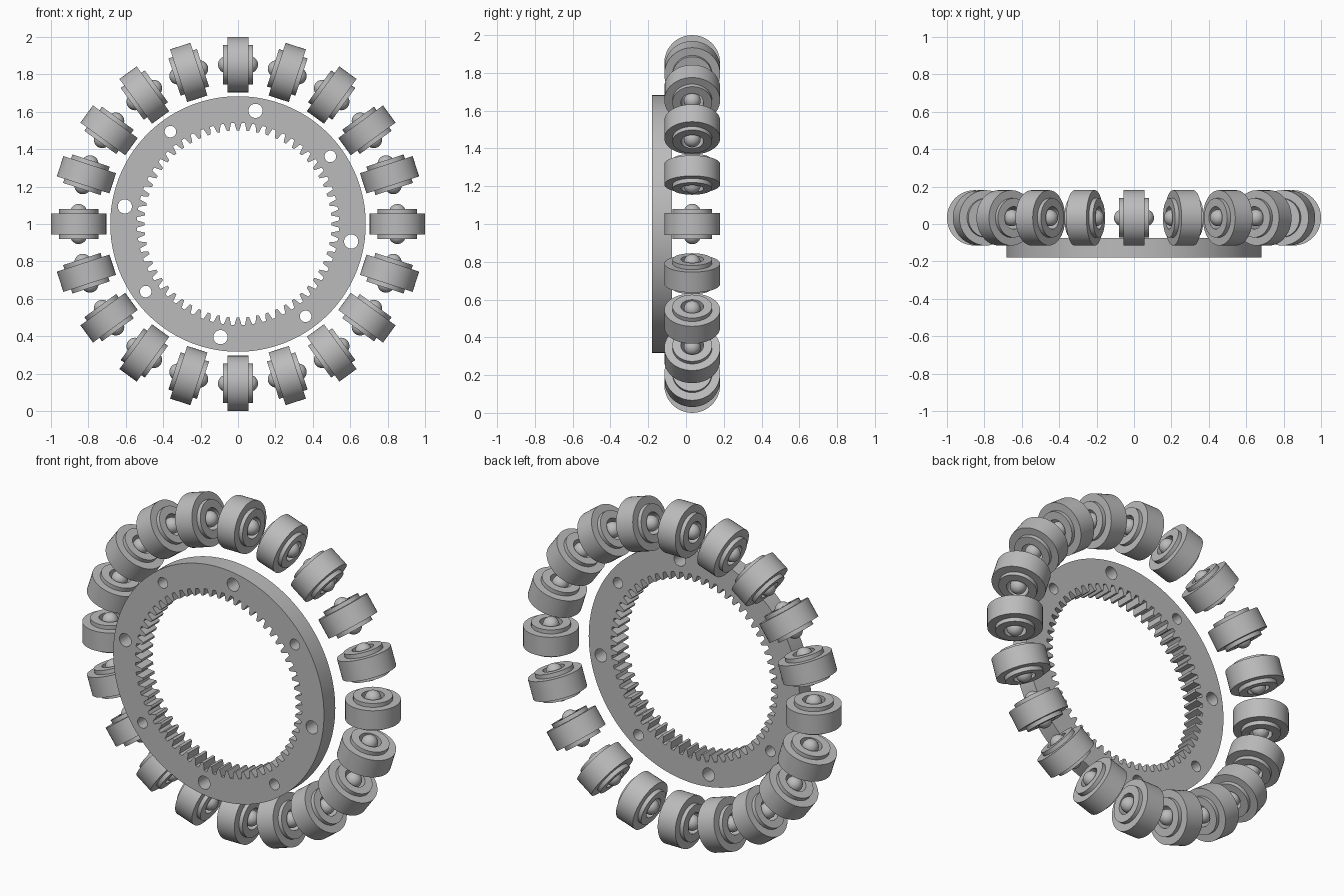
import bpy, bmesh
from math import sin, cos, pi, radians
from mathutils import Matrix, Vector

if "Cube" in bpy.data.objects:
    bpy.data.objects.remove(bpy.data.objects["Cube"])

steel = bpy.data.materials.new("steel_grey")
steel.use_nodes = True
GREY = (0.5, 0.5, 0.5, 1)
steel.diffuse_color = GREY
steel.node_tree.nodes["Principled BSDF"].inputs["Base Color"].default_value = GREY

CENTRE = Vector((0, 0, 1))


def make_object(name, bm):
    bmesh.ops.recalc_face_normals(bm, faces=bm.faces)
    mesh = bpy.data.meshes.new(name)
    bm.to_mesh(mesh)
    bm.free()
    obj = bpy.data.objects.new(name, mesh)
    bpy.context.collection.objects.link(obj)
    mesh.materials.append(steel)
    return obj


def smooth(obj, angle=35):
    bpy.ops.object.select_all(action='DESELECT')
    obj.select_set(True)
    bpy.context.view_layer.objects.active = obj
    bpy.ops.object.shade_smooth_by_angle(angle=radians(angle))


def lathe(profile, steps):
    """Spin a closed (radius, z) profile around z."""
    bm = bmesh.new()
    rings = [[bm.verts.new((r * cos(2 * pi * i / steps), r * sin(2 * pi * i / steps), z))
              for r, z in profile] for i in range(steps)]
    n = len(profile)
    for i in range(steps):
        a, b = rings[i], rings[(i + 1) % steps]
        for j in range(n):
            k = (j + 1) % n
            bm.faces.new((a[j], a[k], b[k], b[j]))
    return bm


# Toothed ring: four points per tooth inside, matching points on the rim
TEETH, SUB = 60, 4
TIP, ROOT, RIM = 0.5, 0.54, 0.683
FRONT, BACK = -0.18, -0.075
tooth = [(-0.34, ROOT), (-0.13, TIP), (0.13, TIP), (0.34, ROOT)]
bm = bmesh.new()
sections = []
for t in range(TEETH):
    for s, (shift, radius) in enumerate(tooth):
        a = 2 * pi * (t + shift) / TEETH
        b = 2 * pi * (t + s / SUB) / TEETH
        sections.append([bm.verts.new((r * cos(g), y, 1 + r * sin(g)))
                         for r, g, y in ((radius, a, FRONT), (RIM, b, FRONT),
                                         (RIM, b, BACK), (radius, a, BACK))])
for a, b in zip(sections, sections[1:] + sections[:1]):
    for j in range(4):
        k = (j + 1) % 4
        bm.faces.new((a[j], a[k], b[k], b[j]))
gear = make_object("toothed_ring", bm)

# Bolt holes, alternately large and small
bm = bmesh.new()
for i in range(8):
    a = radians(36.2 + 45 * i)
    spot = CENTRE + Vector((0.612 * cos(a), -0.13, 0.612 * sin(a)))
    r = 0.038 if i % 2 else 0.031
    bmesh.ops.create_cone(bm, cap_ends=True, segments=32, radius1=r, radius2=r, depth=0.3,
                          matrix=Matrix.Translation(spot) @ Matrix.Rotation(pi / 2, 4, 'X'))
holes = make_object("hole_cutter", bm)
holes.hide_render = True
cut = gear.modifiers.new("bolt_holes", 'BOOLEAN')
cut.object = holes
cut.solver = 'EXACT'
bpy.context.view_layer.objects.active = gear
bpy.ops.object.modifier_apply(modifier=cut.name)
bpy.data.objects.remove(holes)
smooth(gear, 25)

# Roller: wide tread with a narrower bored hub
HALF, HUB = 0.057, 0.08
half_profile = [(0.06, HUB), (0.105, HUB), (0.105, HALF), (0.148, HALF)]
profile = half_profile + [(r, -z) for r, z in reversed(half_profile)]
roller = make_object("roller", lathe(profile, 48))
smooth(roller)

# Axle pin with a ball at each end
bm = bmesh.new()
for side in (-1, 1):
    bmesh.ops.create_uvsphere(bm, u_segments=24, v_segments=16, radius=0.045,
                              matrix=Matrix.Translation((0, 0, side * 0.062)))
bmesh.ops.create_cone(bm, cap_ends=True, segments=24, radius1=0.03, radius2=0.03, depth=0.12)
axle = make_object("axle_balls", bm)
smooth(axle)

# Circle of rollers, each axis tangent to the ring
COUNT = 20
for i in range(COUNT):
    a = 2 * pi * i / COUNT
    spot = CENTRE + Vector((0.852 * cos(a), 0.033, 0.852 * sin(a)))
    place = Matrix.Translation(spot) @ Matrix.Rotation(-a, 4, 'Y')
    for part in (roller, axle):
        obj = part
        if i:
            obj = part.copy()
            bpy.context.collection.objects.link(obj)
        obj.matrix_world = place
